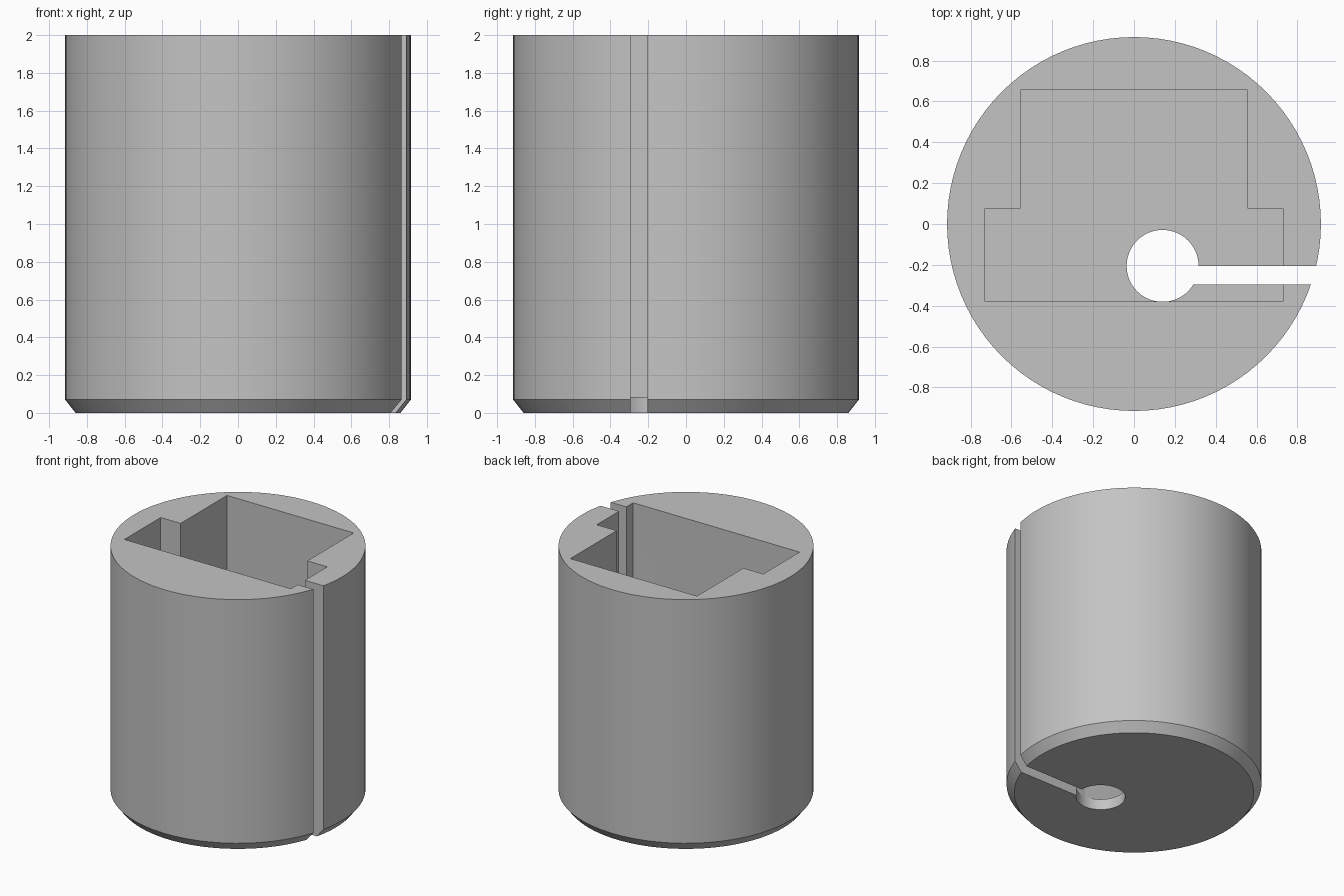
import bpy
import bmesh
import math

cube = bpy.data.objects.get("Cube")
if cube:
    bpy.data.objects.remove(cube, do_unlink=True)

grey = bpy.data.materials.new("plain grey")
grey.use_nodes = True
colour = (0.55, 0.55, 0.55, 1)
grey.diffuse_color = colour
grey.node_tree.nodes["Principled BSDF"].inputs["Base Color"].default_value = colour

RADIUS, HEIGHT, CHAMFER, FLOOR = 0.915, 2.0, 0.07, 0.085


def circle(radius, count, cx=0, cy=0):
    angles = [math.tau * i / count for i in range(count)]
    return [(cx + radius * math.cos(a), cy + radius * math.sin(a)) for a in angles]


def loft(name, sections):
    """Solid through matching outlines, each given as (height, points)."""
    bm = bmesh.new()
    rings = [[bm.verts.new((x, y, z)) for x, y in pts] for z, pts in sections]
    for low, high in zip(rings, rings[1:]):
        for i in range(len(low)):
            j = (i + 1) % len(low)
            bm.faces.new((low[i], low[j], high[j], high[i]))
    bm.faces.new(rings[0][::-1])
    bm.faces.new(rings[-1])
    mesh = bpy.data.meshes.new(name)
    bm.to_mesh(mesh)
    bm.free()
    mesh.materials.append(grey)
    obj = bpy.data.objects.new(name, mesh)
    bpy.context.collection.objects.link(obj)
    return obj


def prism(name, pts, bottom):
    return loft(name, [(bottom, pts), (HEIGHT + 0.2, pts)])


# Round body with a chamfered foot
body = loft("holder_body", [
    (0, circle(RADIUS - 0.055, 96)),
    (CHAMFER, circle(RADIUS, 96)),
    (HEIGHT, circle(RADIUS, 96)),
])

# Stepped pocket: wide front half, narrower back half
right_half = [(0.73, -0.38), (0.73, 0.075), (0.555, 0.075), (0.555, 0.655)]
pocket = right_half + [(-x, y) for x, y in reversed(right_half)]

# Cable hole through the floor, and the slot leading out to the side
slot = [(0.14, -0.295), (1.2, -0.295), (1.2, -0.205), (0.14, -0.205)]
cutters = [
    prism("pocket_cutter", pocket, FLOOR),
    loft("cable_hole_cutter", [(z, circle(0.176, 64, 0.14, -0.205)) for z in (-0.2, 0.3)]),
    prism("slot_cutter", slot, -0.2),
]

bpy.context.view_layer.objects.active = body
body.select_set(True)
for cutter in cutters:
    mod = body.modifiers.new(cutter.name, "BOOLEAN")
    mod.operation = "DIFFERENCE"
    mod.solver = "EXACT"
    mod.object = cutter
    bpy.ops.object.modifier_apply(modifier=mod.name)
    bpy.data.objects.remove(cutter, do_unlink=True)

bpy.ops.object.shade_smooth_by_angle(angle=math.radians(25))
